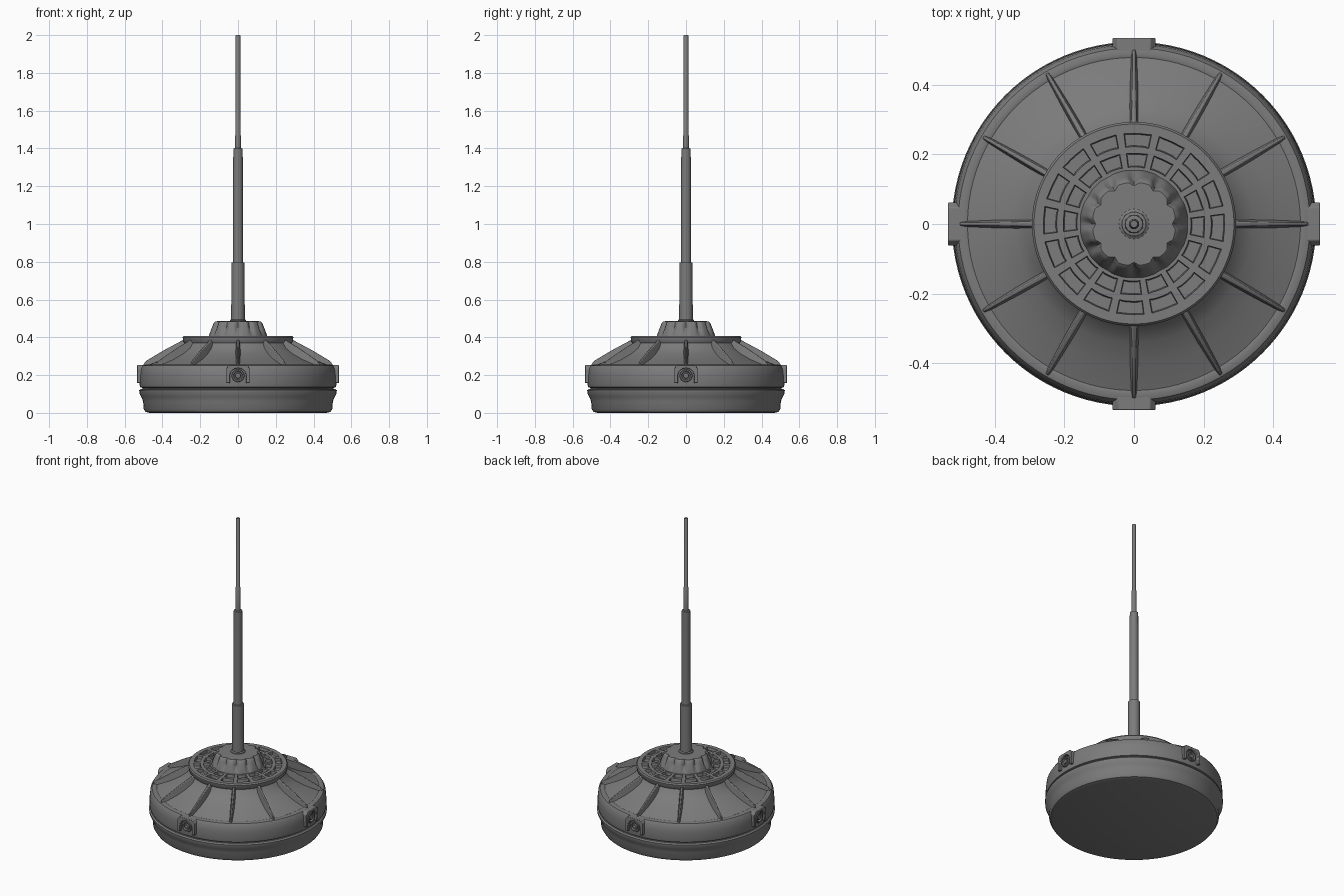
import bpy, bmesh, math
from mathutils import Matrix, Vector

if "Cube" in bpy.data.objects:
    bpy.data.objects.remove(bpy.data.objects["Cube"])

grey = bpy.data.materials.new("dull grey metal")
grey.use_nodes = True
grey.diffuse_color = (0.2, 0.2, 0.2, 1)
grey.node_tree.nodes["Principled BSDF"].inputs["Base Color"].default_value = (0.2, 0.2, 0.2, 1)


def finish(name, bm, bevel=0, angle=35):
    bmesh.ops.remove_doubles(bm, verts=bm.verts, dist=0.0001)
    bmesh.ops.recalc_face_normals(bm, faces=bm.faces)
    mesh = bpy.data.meshes.new(name)
    bm.to_mesh(mesh)
    bm.free()
    mesh.materials.append(grey)
    ob = bpy.data.objects.new(name, mesh)
    bpy.context.collection.objects.link(ob)
    bpy.ops.object.select_all(action="DESELECT")
    ob.select_set(True)
    bpy.context.view_layer.objects.active = ob
    bpy.ops.object.shade_smooth_by_angle(angle=math.radians(angle))
    if bevel:
        mod = ob.modifiers.new("soft edges", "BEVEL")
        mod.width = bevel
        mod.segments = 2
    return ob


def lathe_mesh(profile, segments, shape=None):
    """Spin (radius, height) points round z; shape may change the radius."""
    bm = bmesh.new()
    rows = []
    for i, (r, z) in enumerate(profile):
        row = []
        for s in range(segments):
            a = math.tau * s / segments
            rad = shape(i, r, a) if shape else r
            row.append(bm.verts.new((rad * math.cos(a), rad * math.sin(a), z)))
        rows.append(row)
    for low, high in zip(rows, rows[1:]):
        for s in range(segments):
            t = (s + 1) % segments
            bm.faces.new((low[s], low[t], high[t], high[s]))
    return bm


def repeat_round(ob, count):
    """Place linked copies of a part at even steps round the axis."""
    base = ob.matrix_basis.copy()
    for k in range(1, count):
        copy = ob.copy()
        copy.name = f"{ob.name}_{k + 1}"
        bpy.context.collection.objects.link(copy)
        copy.matrix_basis = Matrix.Rotation(math.tau * k / count, 4, "Z") @ base


def extrude_outline(points, step):
    """Solid made from a flat outline pushed along step."""
    bm = bmesh.new()
    face = bm.faces.new([bm.verts.new(p) for p in points])
    out = bmesh.ops.extrude_face_region(bm, geom=[face])
    moved = [v for v in out["geom"] if isinstance(v, bmesh.types.BMVert)]
    bmesh.ops.translate(bm, verts=moved, vec=Vector(step))
    return bm


# Base pan and upper shell, parted by a narrow seam
finish("base_pan", lathe_mesh(
    [(0, 0), (0.47, 0), (0.49, 0.006), (0.5, 0.022), (0.502, 0.06), (0.512, 0.085),
     (0.522, 0.105), (0.523, 0.12), (0.515, 0.127), (0.49, 0.128), (0, 0.128)], 96))
finish("upper_shell", lathe_mesh(
    [(0, 0.126), (0.505, 0.126), (0.507, 0.133), (0.518, 0.136), (0.521, 0.15),
     (0.519, 0.2), (0.515, 0.235), (0.505, 0.251), (0.488, 0.256), (0.478, 0.253),
     (0.4, 0.283), (0.34, 0.314), (0.3, 0.343), (0.28, 0.375), (0, 0.375)], 96))

# Tapering ribs on the sloping shell
bm = bmesh.new()
sections = []
for r, top, low, half_top, half_low in (
        (0.27, 0.397, 0.31, 0.007, 0.019), (0.39, 0.333, 0.27, 0.005, 0.014),
        (0.485, 0.276, 0.235, 0.004, 0.010), (0.5, 0.258, 0.235, 0.003, 0.008)):
    sections.append([bm.verts.new(p) for p in (
        (r, -half_low, low), (r, -half_top, top), (r, half_top, top), (r, half_low, low))])
for a, b in zip(sections, sections[1:]):
    for k in range(4):
        j = (k + 1) % 4
        bm.faces.new((a[k], a[j], b[j], b[k]))
bm.faces.new(sections[0])
bm.faces.new(sections[-1])
repeat_round(finish("rib", bm, 0.003), 12)

# Vent disc with two rows of sunken slots
VENTS, STEPS = 16, 6
RINGS = [(0.28, 0.365), (0.29, 0.378), (0.293, 0.4), (0.287, 0.408), (0.264, 0.408),
         (0.218, 0.408), (0.207, 0.408), (0.16, 0.408), (0.14, 0.408)]
bm = lathe_mesh(RINGS, VENTS * STEPS)
slots = []
for f in bm.faces:
    c = f.calc_center_median()
    r = math.hypot(c.x, c.y)
    column = int((math.atan2(c.y, c.x) % math.tau) / math.tau * VENTS * STEPS)
    in_row = 0.218 < r < 0.264 or 0.16 < r < 0.207
    if c.z > 0.406 and in_row and column % STEPS != 0:
        slots.append(f)
bmesh.ops.recalc_face_normals(bm, faces=bm.faces)
if slots[0].normal.z < 0:
    bmesh.ops.reverse_faces(bm, faces=bm.faces)
bmesh.ops.inset_region(bm, faces=slots, thickness=0.004, depth=0)
bmesh.ops.inset_region(bm, faces=slots, thickness=0.003, depth=-0.018)
vent = finish("vent_disc", bm, angle=30)
vent.rotation_euler.z = math.radians(7)


# Hub with scooped notches round its rim
def notch(row, r, angle):
    pitch = math.tau / 12
    off = abs((angle + pitch / 2) % pitch - pitch / 2)
    bump = max(0, math.cos(off / pitch * math.pi * 1.7)) ** 2
    return r - (0, 0.004, 0.017, 0.018, 0.014, 0.01, 0, 0)[row] * bump


finish("hub", lathe_mesh(
    [(0.157, 0.4), (0.154, 0.414), (0.145, 0.44), (0.136, 0.462), (0.129, 0.478),
     (0.12, 0.485), (0.06, 0.486), (0, 0.486)], 120, notch))

# Telescopic mast
finish("mast", lathe_mesh(
    [(0, 0.47), (0.043, 0.47), (0.043, 0.49), (0.036, 0.495), (0.035, 0.795),
     (0.027, 0.797), (0.025, 1.4), (0.015, 1.402), (0.014, 1.55), (0.012, 1.553),
     (0.012, 1.997), (0.01, 2), (0, 2)], 20))

# Arched lugs and their bolts on the four sides
outline = [(-0.062, 0.158), (-0.062, 0.236), (-0.047, 0.253), (0.047, 0.253),
           (0.062, 0.236), (0.062, 0.158), (0.043, 0.158)]
for k in range(9):
    a = math.pi * k / 8
    outline.append((0.043 * math.cos(a), 0.197 + 0.04 * math.sin(a)))
outline.append((-0.043, 0.158))
lug = finish("lug", extrude_outline([(0.475, u, z) for u, z in outline], (0.059, 0, 0)), 0.003)
repeat_round(lug, 4)

bolt = finish("bolt", lathe_mesh(
    [(0, 0), (0.034, 0), (0.034, 0.022), (0.031, 0.026), (0.024, 0.026), (0.021, 0.015),
     (0.015, 0.015), (0.013, 0.025), (0, 0.025)], 24))
bolt.matrix_basis = Matrix.Translation((0.504, 0, 0.197)) @ Matrix.Rotation(math.pi / 2, 4, "Y")
repeat_round(bolt, 4)
